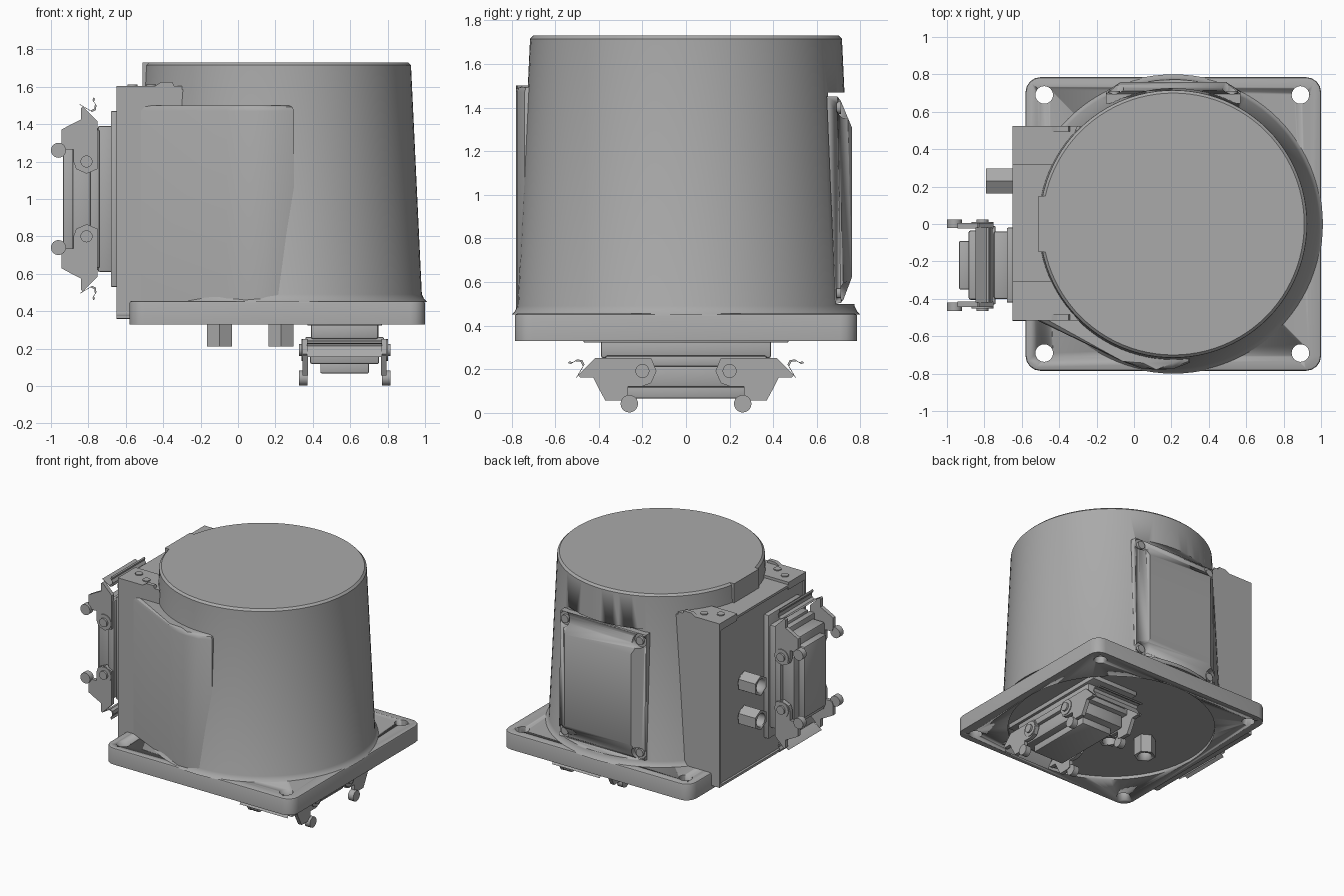
import bpy, bmesh, math
from mathutils import Matrix, Vector

if "Cube" in bpy.data.objects:
    bpy.data.objects.remove(bpy.data.objects["Cube"])

grey = bpy.data.materials.new("cast_grey")
grey.use_nodes = True
GREY = (0.40, 0.40, 0.40, 1)
grey.diffuse_color = GREY
grey.node_tree.nodes["Principled BSDF"].inputs["Base Color"].default_value = GREY
I = Matrix.Identity(4)


def make(name, bm, m=I):
    bmesh.ops.recalc_face_normals(bm, faces=bm.faces)
    me = bpy.data.meshes.new(name)
    bm.transform(m)
    bm.to_mesh(me)
    bm.free()
    me.materials.append(grey)
    ob = bpy.data.objects.new(name, me)
    bpy.context.collection.objects.link(ob)
    for o in bpy.context.selected_objects:
        o.select_set(False)
    ob.select_set(True)
    bpy.context.view_layer.objects.active = ob
    bpy.ops.object.shade_smooth_by_angle(angle=math.radians(32))
    return ob


def bevel(bm, width, test=lambda e: True, segments=2):
    edges = [e for e in bm.edges if test(e)]
    bmesh.ops.bevel(bm, geom=edges, offset=width, segments=segments, affect='EDGES', profile=0.5)


def is_along(axis):
    def test(e):
        d = (e.verts[1].co - e.verts[0].co).normalized()
        return abs(d[axis]) > 0.95
    return test


def box_bm(lo, hi):
    bm = bmesh.new()
    bmesh.ops.create_cube(bm, size=1)
    for v in bm.verts:
        v.co = [l + (c + 0.5) * (h - l) for l, h, c in zip(lo, hi, v.co)]
    return bm


def box(name, lo, hi, m=I, width=0):
    bm = box_bm(lo, hi)
    if width:
        bevel(bm, width)
    return make(name, bm, m)


def cyl(name, centre, axis, r, depth, m=I, segs=24):
    bm = bmesh.new()
    turn = Vector((0, 0, 1)).rotation_difference(Vector(axis)).to_matrix().to_4x4()
    bmesh.ops.create_cone(bm, cap_ends=True, segments=segs, radius1=r, radius2=r, depth=depth,
                          matrix=Matrix.Translation(centre) @ turn)
    return make(name, bm, m)


def prism(name, pts, lo, hi, place, m=I, width=0):
    """Extrude a 2D outline from lo to hi; place(a, b, c) orders the axes."""
    bm = bmesh.new()
    rings = [[bm.verts.new(place(a, b, c)) for a, b in pts] for c in (lo, hi)]
    n = len(pts)
    bm.faces.new(rings[0])
    top = bm.faces.new(rings[1])
    for i in range(n):
        bm.faces.new([rings[k][j % n] for k, j in ((0, i), (0, i + 1), (1, i + 1), (1, i))])
    if width:
        bevel(bm, width, lambda e: e in top.edges)
    return make(name, bm, m)


def cut(target, cutters):
    bpy.context.view_layer.objects.active = target
    for c in cutters:
        mod = target.modifiers.new("cut", 'BOOLEAN')
        mod.operation, mod.object, mod.solver = 'DIFFERENCE', c, 'EXACT'
        bpy.ops.object.modifier_apply(modifier=mod.name)
        bpy.data.objects.remove(c)


CX = 0.21                                    # axis of the round housing
flat = lambda a, b, c: (a, b, c)

# Base plate with rounded corners, bolt holes and a shallow recess underneath
bm = box_bm((-0.58, -0.785, 0.33), (1.0, 0.785, 0.455))
bevel(bm, 0.08, is_along(2), 4)
bevel(bm, 0.012, lambda e: not is_along(2)(e) and all(v.co.z > 0.45 for v in e.verts))
plate = make("base_plate", bm)
holes = [cyl("hole_cutter", (x, y, 0.4), (0, 0, 1), 0.047, 0.4)
         for x in (-0.48, 0.89) for y in (-0.69, 0.69)]
cut(plate, holes + [cyl("recess_cutter", (CX, 0, 0.3), (0, 0, 1), 0.735, 0.11, segs=64)])

# Tapered round housing
profile = [(0.80, 0.45), (0.785, 0.465), (0.773, 0.49), (0.715, 1.715), (0.70, 1.73)]
bm = bmesh.new()
N = 96
rings = [[bm.verts.new((CX + r * math.cos(2 * math.pi * i / N), r * math.sin(2 * math.pi * i / N), z))
          for i in range(N)] for r, z in profile]
for a, b in zip(rings, rings[1:]):
    for i in range(N):
        j = (i + 1) % N
        bm.faces.new((a[i], a[j], b[j], b[i]))
bm.faces.new(rings[0])
bm.faces.new(rings[-1])
housing = make("round_housing", bm)
seat = [(0.65, 1.47), (0.69, 0.5), (1.0, 0.5), (1.0, 1.47)]
cut(housing, [prism("cover_seat_cutter", seat, CX - 0.38, CX + 0.38, lambda a, b, c: (c, a, b))])
box("top_flat", (-0.51, -0.15, 1.5), (-0.3, 0.15, 1.73))

# Front wall running tangentially from the box to the round housing
wall = [(-0.55, -0.5), (-0.06, -0.735), (0.04, -0.772), (0.12, -0.779), (0.21, -0.775),
        (0.3, -0.74), (0.3, 0), (-0.55, 0)]
prism("front_wall", wall, 0.45, 1.5, flat, width=0.03)

# Flat-faced terminal box with a framed panel
bm = box_bm((-0.65, -0.515, 0.36), (-0.2, 0.525, 1.585))
face = [f for f in bm.faces if f.normal.x < -0.9]
bmesh.ops.inset_region(bm, faces=face, thickness=0.025)
bmesh.ops.inset_region(bm, faces=face, thickness=0.008, depth=-0.01)
make("terminal_box", bm)

# Corner lugs with screws on top of the box
for s, y in ((1, 0.525), (-1, -0.515)):
    lug = [(-0.65, y), (-0.3, y), (-0.4, y - s * 0.21), (-0.65, y - s * 0.21)]
    prism("corner_lug", lug, 1.55, 1.605, flat)
    rib = [(-0.45, 1.6), (-0.41, 1.625), (-0.35, 1.625), (-0.3, 1.5), (-0.45, 1.5)]
    prism("lug_rib", rib, y - s * 0.03, y, lambda a, b, c: (a, c, b))
    for x, d in ((-0.565, 0.135), (-0.465, 0.08)):
        cyl("lug_screw", (x, y - s * d, 1.6), (0, 0, 1), 0.027, 0.025)
cyl("drain_screw", (-0.61, -0.49, 0.385), (1, 0, 0), 0.028, 0.08)

# Raised rear cover with notched corners and screws
bm = bmesh.new()
loops = []
for h, zl, zh, yl, yh in ((0.36, 0.5, 1.45, 0.685, 0.645), (0.36, 0.505, 1.45, 0.71, 0.695),
                          (0.34, 0.52, 1.43, 0.722, 0.71), (0.28, 0.62, 1.31, 0.76, 0.76)):
    loops.append([bm.verts.new((CX + sx * h, y, z))
                  for sx, y, z in ((-1, yl, zl), (1, yl, zl), (1, yh, zh), (-1, yh, zh))])
for a, b in zip(loops, loops[1:]):
    for i in range(4):
        j = (i + 1) % 4
        bm.faces.new((a[i], a[j], b[j], b[i]))
bm.faces.new(loops[0])
bm.faces.new(loops[-1])
cover = make("rear_cover", bm)
corners = [(CX + s * 0.315, z) for s in (-1, 1) for z in (0.55, 1.4)]
cut(cover, [cyl("notch_cutter", (x, 0.79, z), (0, 1, 0), 0.05, 0.2) for x, z in corners])
for x, z in corners:
    cyl("cover_screw", (x, 0.69, z), (0, 1, 0), 0.03, 0.04)


def gland(m):
    """Hexagonal cable gland with an open bore, pointing along local z."""
    cyl("gland_collar", (0, 0, 0.01), (0, 0, 1), 0.06, 0.04, m)
    nut = cyl("cable_gland", (0, 0, 0.07), (0, 0, 1), 0.077, 0.14, m, 6)
    cut(nut, [cyl("bore_cutter", (0, 0, 0.14), (0, 0, 1), 0.05, 0.14, m)])


def connector(m):
    """Rectangular plug connector: local x across, y along, z outward."""
    box("connector_flange", (-0.2, -0.47, -0.01), (0.2, 0.47, 0.03), m, 0.006)
    box("connector_body", (-0.18, -0.39, 0.02), (0.18, 0.39, 0.1), m, 0.01)
    box("connector_rim", (-0.21, -0.37, 0.09), (0.21, 0.37, 0.14), m, 0.008)
    box("connector_hood", (-0.185, -0.33, 0.13), (0.185, 0.33, 0.235), m, 0.012)
    box("connector_cap", (-0.13, -0.27, 0.22), (0.13, 0.27, 0.285), m, 0.008)
    arm = [(0.415, 0.10), (0.16, 0.10), (0.135, 0.16), (0.16, 0.215), (0.2, 0.23), (0.265, 0.23),
           (0.265, 0.285), (0.29, 0.295), (0.37, 0.295), (0.40, 0.24), (0.425, 0.19), (0.485, 0.19),
           (0.495, 0.18)]
    spring = [(0.5, 0.19), (0.465, 0.13), (0.475, 0.11), (0.5, 0.107), (0.52, 0.12), (0.535, 0.115)]
    strip = spring + [(a + 0.008, b + 0.008) for a, b in reversed(spring)]
    for s in (-1, 1):
        for lo, hi in ((-0.225, -0.195), (0.195, 0.225)):
            prism("locking_lever", [(s * a, b) for a, b in arm], lo, hi,
                  lambda a, b, c: (c, a, b), m)
        prism("lever_spring", [(s * a, b) for a, b in strip], -0.2, 0.2,
              lambda a, b, c: (c, a, b), m)
        cyl("lever_pivot", (0, s * 0.2, 0.16), (1, 0, 0), 0.032, 0.49, m)
        for side in (-1, 1):
            cyl("pivot_washer", (side * 0.225, s * 0.2, 0.16), (1, 0, 0), 0.058, 0.012, m)
            cyl("lever_roller", (side * 0.222, s * 0.26, 0.31), (1, 0, 0), 0.04, 0.045, m)


def frame(origin, x, y, z):
    m = Matrix((x, y, z)).transposed().to_4x4()
    m.translation = origin
    return m


# Side and underside fittings
SIDE = ((0, -1, 0), (0, 0, 1), (-1, 0, 0))
DOWN = ((-1, 0, 0), (0, 1, 0), (0, 0, -1))
connector(frame((-0.65, -0.22, 1.0), *SIDE))
connector(frame((0.57, 0.0, 0.352), *DOWN))
for z in (1.06, 0.8):
    gland(frame((-0.65, 0.23, z), *SIDE))
for x in (-0.1, 0.23):
    gland(frame((x, 0.0, 0.352), *DOWN))
